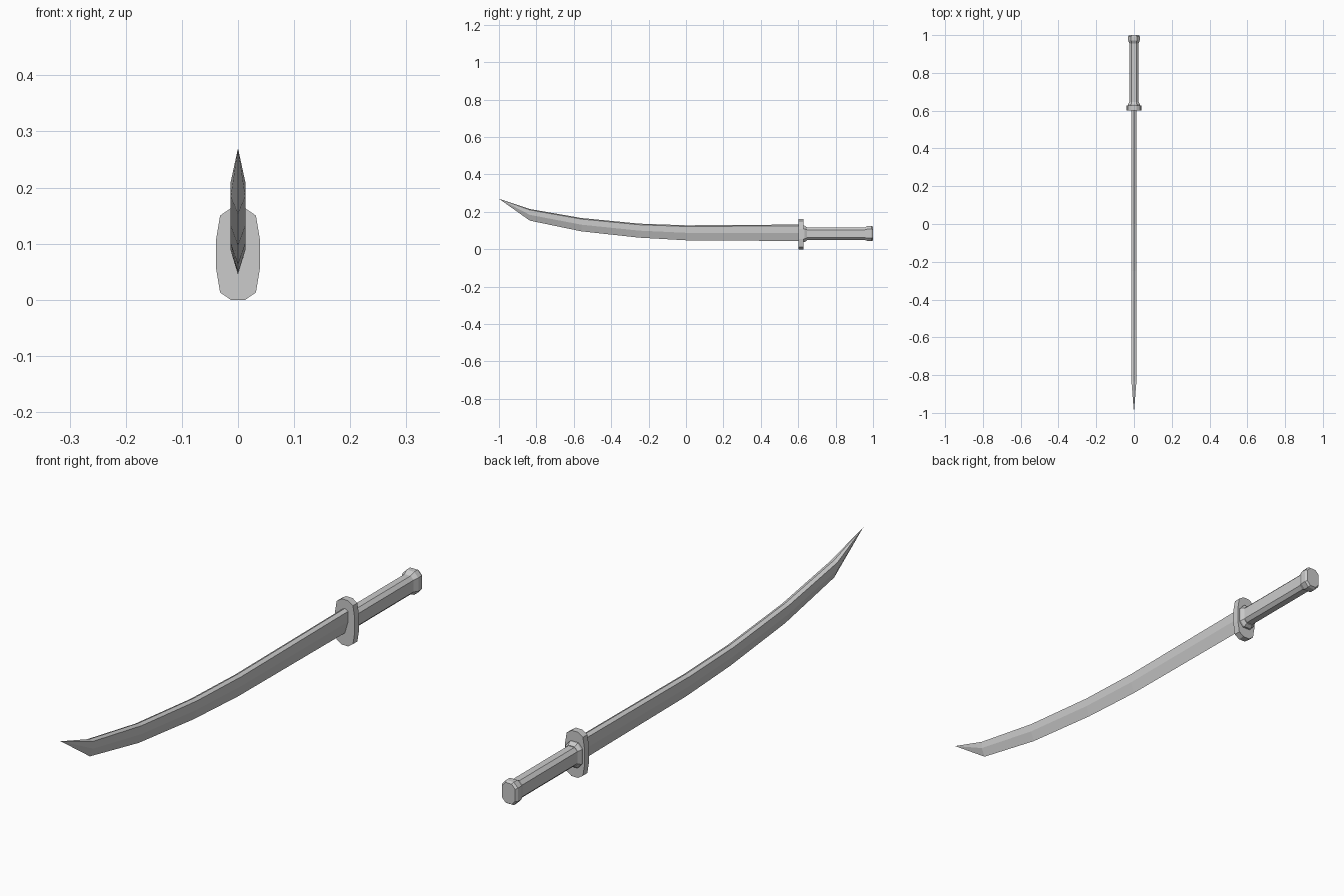
import bpy, bmesh

if "Cube" in bpy.data.objects:
    bpy.data.objects.remove(bpy.data.objects["Cube"])


def loft(name, rings, cap_start=True, cap_end=True):
    """Skin equal-length rings of points; a one-point ring becomes a tip."""
    bm = bmesh.new()
    rows = [[bm.verts.new(p) for p in ring] for ring in rings]
    for a, b in zip(rows, rows[1:]):
        n = max(len(a), len(b))
        for i in range(n):
            j = (i + 1) % n
            if len(a) == 1:
                bm.faces.new((a[0], b[j], b[i]))
            else:
                bm.faces.new((a[i], a[j], b[j], b[i]))
    if cap_start and len(rows[0]) > 2:
        bm.faces.new(rows[0])
    if cap_end:
        bm.faces.new(rows[-1])
    bmesh.ops.recalc_face_normals(bm, faces=bm.faces)
    mesh = bpy.data.meshes.new(name)
    bm.to_mesh(mesh)
    bm.free()
    obj = bpy.data.objects.new(name, mesh)
    bpy.context.collection.objects.link(obj)
    return obj


def octagon(y, w, z0, z1, cx, cz):
    """Rectangle in the xz plane with chamfered corners."""
    return [(-w + cx, y, z0), (w - cx, y, z0), (w, y, z0 + cz), (w, y, z1 - cz),
            (w - cx, y, z1), (-w + cx, y, z1), (-w, y, z1 - cz), (-w, y, z0 + cz)]


def blade_section(y, z0, z1):
    """Sharp lower edge, flat flanks, low roof-shaped spine."""
    h, w = z1 - z0, 0.013
    mid, top = z0 + 0.5 * h, z1 - 0.08 * h
    return [(0, y, z0), (w, y, mid), (w, y, top), (0, y, z1), (-w, y, top), (-w, y, mid)]


# Curved blade, tip first: y, edge height, spine height
stations = [(-0.835, 0.153, 0.215), (-0.56, 0.096, 0.167), (-0.25, 0.062, 0.137),
            (0.0, 0.048, 0.128), (0.61, 0.044, 0.132)]
loft("blade", [[(0, -1.0, 0.27)]] + [blade_section(*s) for s in stations])

# Guard plate: twelve-sided outline
half = [(0.013, 0.0), (0.032, 0.013), (0.039, 0.055),
        (0.039, 0.108), (0.032, 0.150), (0.013, 0.163)]
outline = half + [(-x, z) for x, z in reversed(half)]
loft("guard", [[(x, y, z) for x, z in outline] for y in (0.602, 0.627)])

# Collar between guard and grip
loft("collar", [octagon(0.625, 0.031, 0.038, 0.126, 0.016, 0.018),
                octagon(0.634, 0.031, 0.038, 0.126, 0.016, 0.018),
                octagon(0.646, 0.025, 0.047, 0.118, 0.013, 0.013)])

# Eight-sided grip
loft("grip", [octagon(y, 0.024, 0.050, 0.116, 0.012, 0.012) for y in (0.64, 0.97)])

# Flared pommel
loft("pommel", [octagon(0.956, 0.024, 0.050, 0.116, 0.012, 0.012),
                octagon(0.972, 0.031, 0.043, 0.125, 0.016, 0.017),
                octagon(0.992, 0.031, 0.043, 0.125, 0.016, 0.017),
                octagon(1.0, 0.026, 0.048, 0.120, 0.014, 0.015)])
